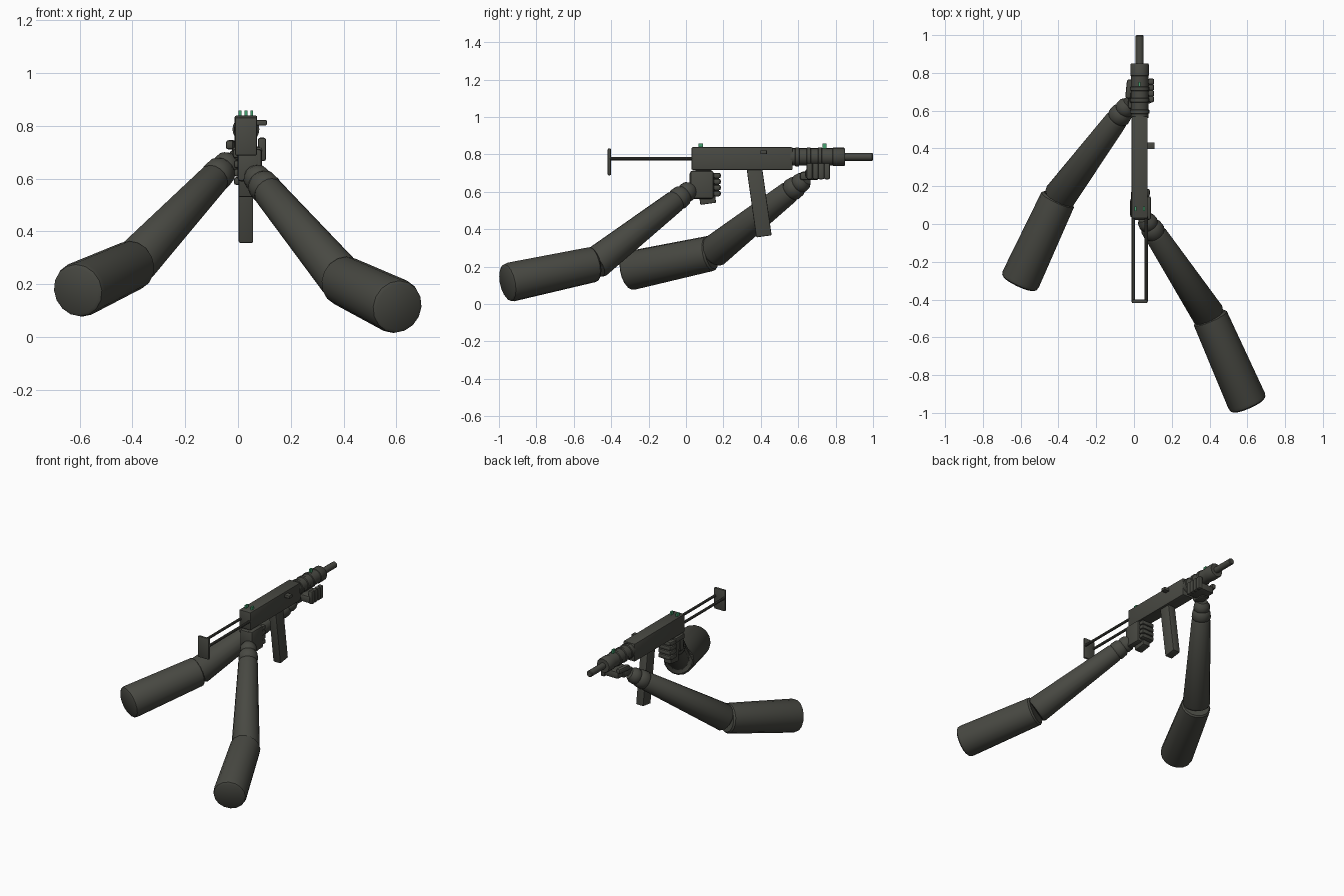
import bpy, bmesh, math
from mathutils import Vector, Matrix

cube = bpy.data.objects.get("Cube")
if cube:
    bpy.data.objects.remove(cube, do_unlink=True)


def material(name, rgb):
    m = bpy.data.materials.new(name)
    m.use_nodes = True
    m.diffuse_color = (*rgb, 1)
    m.node_tree.nodes["Principled BSDF"].inputs["Base Color"].default_value = (*rgb, 1)
    return m


DARK = material("dark olive grey", (0.065, 0.066, 0.055))
GREEN = material("sight green", (0.06, 0.36, 0.16))
CX = 0.03      # centre plane of the weapon
BORE = 0.787   # height of the barrel axis


def finish(name, bm, mat):
    bmesh.ops.recalc_face_normals(bm, faces=bm.faces)
    mesh = bpy.data.meshes.new(name)
    bm.to_mesh(mesh)
    bm.free()
    mesh.materials.append(mat)
    ob = bpy.data.objects.new(name, mesh)
    bpy.context.collection.objects.link(ob)
    bpy.ops.object.select_all(action="DESELECT")
    ob.select_set(True)
    bpy.context.view_layer.objects.active = ob
    bpy.ops.object.shade_smooth_by_angle(angle=math.radians(35))
    return ob


def box(name, size, loc, tilt=0, bevel=0.005, mat=DARK, turn=0):
    """Bevelled block; tilt is about x, turn is about z."""
    bm = bmesh.new()
    bmesh.ops.create_cube(bm, size=1)
    bmesh.ops.scale(bm, vec=size, verts=bm.verts)
    if bevel:
        bmesh.ops.bevel(bm, geom=bm.edges[:], offset=bevel, segments=2,
                        profile=0.5, affect="EDGES")
    rot = Matrix.Rotation(math.radians(turn), 4, "Z") @ Matrix.Rotation(math.radians(tilt), 4, "X")
    bm.transform(Matrix.Translation(loc) @ rot)
    return finish(name, bm, mat)


def lathe(name, start, end, profile, sides=16):
    """Closed turned solid from start to end; profile holds (fraction, radius)."""
    start, axis = Vector(start), Vector(end) - Vector(start)
    rot = axis.to_track_quat("Z", "Y").to_matrix().to_4x4()
    bm = bmesh.new()
    rings = []
    for t, r in profile:
        ring = []
        for i in range(sides):
            a = math.tau * i / sides
            p = Vector((r * math.cos(a), r * math.sin(a), t * axis.length))
            ring.append(bm.verts.new(start + rot @ p))
        rings.append(ring)
    for a, b in zip(rings, rings[1:]):
        for i in range(sides):
            j = (i + 1) % sides
            bm.faces.new((a[i], a[j], b[j], b[i]))
    bm.faces.new(rings[0])
    bm.faces.new(rings[-1])
    return finish(name, bm, DARK)


# Receiver
box("receiver", (0.085, 0.54, 0.121), (CX, 0.30, 0.778))
box("bolt_handle", (0.05, 0.035, 0.02), (0.084, 0.415, 0.812), bevel=0.003)

# Barrel shroud with raised rings, and barrel
shroud = [(0, 0.046)]
for t in (0.08, 0.29, 0.50):
    shroud += [(t, 0.046), (t + 0.01, 0.051), (t + 0.07, 0.051), (t + 0.08, 0.046)]
shroud += [(0.77, 0.046), (0.78, 0.049), (0.98, 0.049), (1, 0.045)]
lathe("barrel_shroud", (CX, 0.56, BORE), (CX, 0.85, BORE), shroud, 20)
lathe("barrel", (CX, 0.83, BORE), (CX, 1.0, BORE), [(0, 0.021), (0.97, 0.021), (1, 0.017)])

# Sights
for name, x, y, w in (("front_sight", CX, 0.74, 0.022),
                      ("rear_sight_right", CX + 0.022, 0.08, 0.024),
                      ("rear_sight_left", CX - 0.022, 0.08, 0.024)):
    box(name, (0.011, w, 0.03), (x, y, 0.843), bevel=0, mat=GREEN)

# Magazine and pistol grip
box("magazine", (0.055, 0.083, 0.40), (CX, 0.389, 0.56), tilt=8)
box("pistol_grip", (0.055, 0.085, 0.20), (CX, 0.105, 0.635), tilt=8)

# Folding stock
for side, x in (("left", CX - 0.034), ("right", CX + 0.034)):
    lathe("stock_rod_" + side, (x, 0.04, 0.777), (x, -0.41, 0.777), [(0, 0.009), (1, 0.009)], 10)
box("butt_plate", (0.084, 0.018, 0.145), (CX, -0.41, 0.76), bevel=0.007)

# Rear hand around the pistol grip
box("rear_palm", (0.045, 0.125, 0.15), (0.068, 0.085, 0.638), bevel=0.012)
box("rear_thumb", (0.03, 0.10, 0.035), (-0.005, 0.085, 0.695), bevel=0.01)
box("rear_hand_heel", (0.085, 0.04, 0.12), (0.04, 0.04, 0.65), bevel=0.012)
for i in range(4):
    z = 0.687 - i * 0.032
    box(f"rear_finger_{i + 1}", (0.095, 0.04, 0.03), (0.036, 0.166, z), bevel=0.01)
    box(f"rear_fingertip_{i + 1}", (0.025, 0.06, 0.03), (-0.003, 0.145, z), bevel=0.009)

# Front hand cradling the shroud
box("front_palm", (0.115, 0.125, 0.05), (CX + 0.005, 0.70, 0.697), bevel=0.012)
box("front_hand_heel", (0.06, 0.10, 0.045), (-0.002, 0.66, 0.685), bevel=0.012)
for i in range(4):
    box(f"front_finger_{i + 1}", (0.032, 0.033, 0.088), (0.091, 0.661 + i * 0.031, 0.711), bevel=0.009)
box("front_thumb", (0.03, 0.10, 0.035), (-0.027, 0.715, 0.728), bevel=0.01, turn=-6)

# Arms: tapered forearm with cuff and wrist, then a thicker upper sleeve
FOREARM = [(0, 0.078), (0.02, 0.087), (0.82, 0.06), (0.835, 0.055), (0.84, 0.057),
           (0.85, 0.061), (0.90, 0.058), (0.915, 0.05), (0.92, 0.048),
           (0.935, 0.053), (0.97, 0.05), (1, 0.034)]
SLEEVE = [(0, 0.086), (0.02, 0.095), (0.95, 0.105), (0.985, 0.1), (1, 0.088)]
for side, wrist, elbow, shoulder in (
        ("right", (0.055, 0.035, 0.622), (0.40, -0.49, 0.213), (0.607, -0.96, 0.113)),
        ("left", (-0.025, 0.642, 0.67), (-0.40, 0.137, 0.272), (-0.61, -0.315, 0.175))):
    lathe(side + "_forearm", elbow, wrist, FOREARM)
    lathe(side + "_sleeve", elbow, shoulder, SLEEVE)
